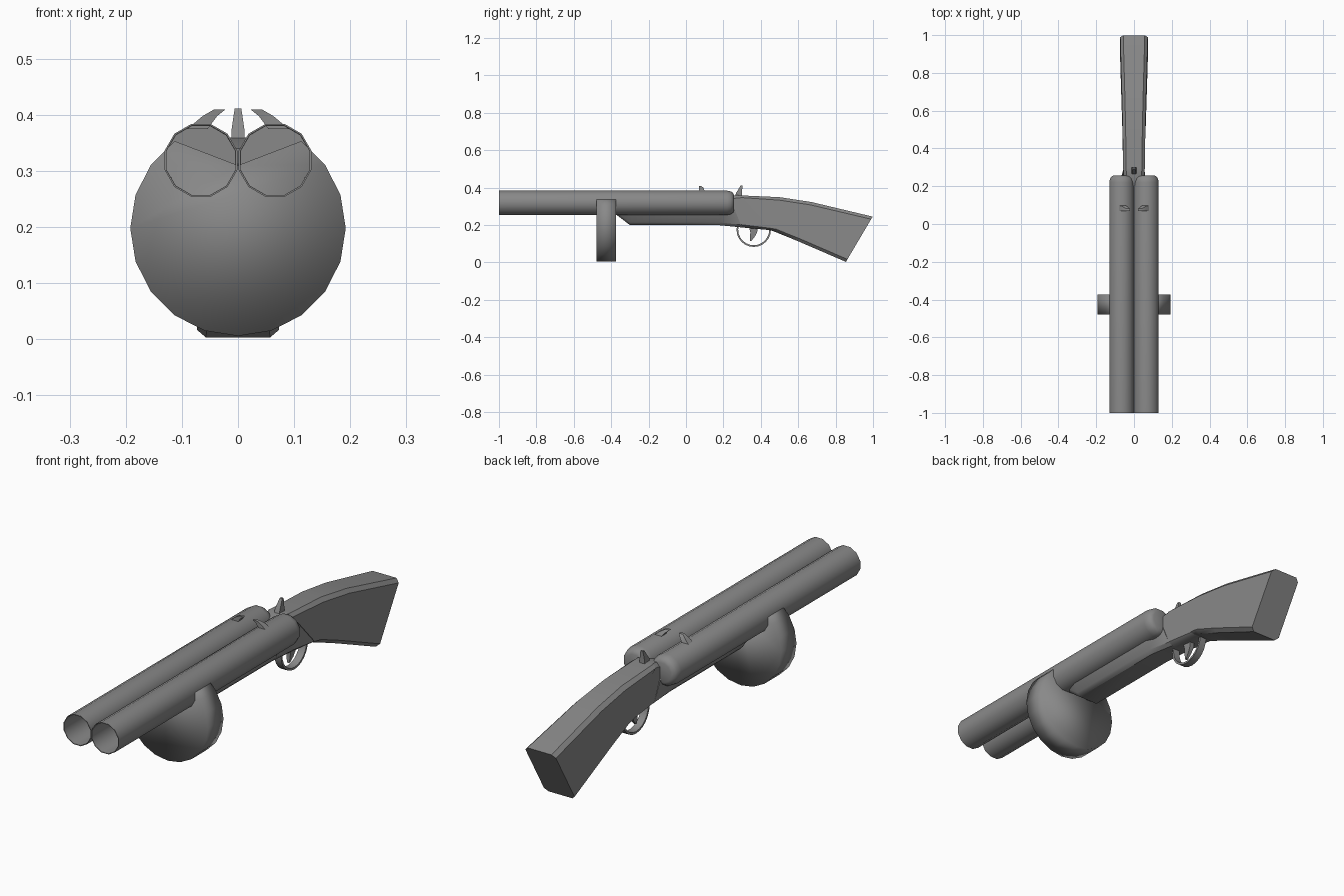
import bpy, bmesh, math
from mathutils import Vector

cube = bpy.data.objects.get("Cube")
if cube:
    bpy.data.objects.remove(cube)

grey = bpy.data.materials.new("gun grey")
grey.use_nodes = True
colour = (0.25, 0.25, 0.25, 1)
grey.diffuse_color = colour
bsdf = next(n for n in grey.node_tree.nodes if n.type == 'BSDF_PRINCIPLED')
bsdf.inputs["Base Color"].default_value = colour


def loft(name, rings, caps=True, angle=40):
    """Skin equal-length rings of points into one object."""
    bm = bmesh.new()
    rows = [[bm.verts.new(p) for p in ring] for ring in rings]
    for a, b in zip(rows, rows[1:]):
        for i in range(len(a)):
            j = (i + 1) % len(a)
            bm.faces.new((a[i], a[j], b[j], b[i]))
    if caps:
        bm.faces.new(rows[0])
        bm.faces.new(rows[-1])
    bmesh.ops.recalc_face_normals(bm, faces=bm.faces)
    mesh = bpy.data.meshes.new(name)
    bm.to_mesh(mesh)
    bm.free()
    mesh.materials.append(grey)
    ob = bpy.data.objects.new(name, mesh)
    bpy.context.collection.objects.link(ob)
    bpy.ops.object.select_all(action='DESELECT')
    ob.select_set(True)
    bpy.context.view_layer.objects.active = ob
    bpy.ops.object.shade_smooth_by_angle(angle=math.radians(angle))
    return ob


def circle_y(x, y, z, r, sides, turn=0.0):
    """Ring of points around an axis along y."""
    steps = [2 * math.pi * i / sides + turn for i in range(sides)]
    return [Vector((x + r * math.cos(a), y, z + r * math.sin(a))) for a in steps]


def section(bottom, top, w_low, w_high, c):
    """Chamfered cross-section between a bottom and a top (y, z) point."""
    b, t = Vector((0, *bottom)), Vector((0, *top))
    k = c / (t - b).length
    lo, hi = b.lerp(t, k), t.lerp(b, k)
    half = [(b, w_low - c), (lo, w_low), (hi, w_high), (t, w_high - c)]
    right = [p + Vector((w, 0, 0)) for p, w in half]
    left = [p - Vector((w, 0, 0)) for p, w in reversed(half)]
    return right + left


def spike(name, path):
    """Tapered four-sided prong along (x, y, z, half width, half depth)."""
    rings = []
    for x, y, z, w, d in path:
        rings.append([(x + sx * w, y + sy * d, z)
                      for sx, sy in ((-1, -1), (1, -1), (1, 1), (-1, 1))])
    return loft(name, rings)


# Twin barrels: hollow tubes with rounded breech ends
R, BZ = 0.067, 0.319
tube = [(0.2, 0.0), (0.2, 0.063), (-1, 0.064), (-1, R), (0.22, R),
        (0.24, 0.063), (0.252, 0.054), (0.257, 0.042)]
for side, sx in (("left", 1), ("right", -1)):
    rings = [circle_y(sx * 0.066, y, BZ, max(r, 0.001), 12, math.radians(15))
             for y, r in tube]
    loft(side + "_barrel", rings)

# Drum magazine, its top tucked up between the barrels
outline = [(0.192 * math.cos(math.radians(a)), 0.198 + 0.192 * math.sin(math.radians(a)))
           for a in range(-234, 55, 18)] + [(0, 0.31)]
loft("drum_magazine", [[(x, y, z) for x, z in outline] for y in (-0.478, -0.373)], angle=95)

# Fore-end under the barrels, running back into the receiver
loft("fore_end", [
    section((-0.375, 0.257), (-0.375, 0.30), 0.06, 0.08, 0.015),
    section((-0.3, 0.2), (-0.3, 0.30), 0.06, 0.09, 0.015),
    section((0.17, 0.2), (0.17, 0.30), 0.06, 0.09, 0.015),
    section((0.3, 0.187), (0.24, 0.33), 0.055, 0.06, 0.015),
])

# Receiver and wrist
loft("receiver", [
    section((0.2, 0.197), (0.2, 0.34), 0.055, 0.055, 0.015),
    section((0.3, 0.187), (0.27, 0.36), 0.055, 0.055, 0.015),
    section((0.455, 0.172), (0.3, 0.358), 0.055, 0.055, 0.015),
])

# Shoulder stock widening to the butt
loft("stock", [
    section((0.45, 0.173), (0.28, 0.359), 0.058, 0.058, 0.016),
    section((0.48, 0.162), (0.5, 0.349), 0.061, 0.060, 0.016),
    section((0.6, 0.113), (0.67, 0.323), 0.065, 0.064, 0.016),
    section((0.855, 0.003), (0.998, 0.245), 0.073, 0.073, 0.016),
])

# Trigger guard: a flat band bent into a ring
guard = []
for i in range(25):
    a = 2 * math.pi * i / 24
    guard.append([(x, 0.362 + r * math.cos(a), 0.175 + r * math.sin(a))
                  for x, r in ((-0.016, 0.083), (0.016, 0.083), (0.016, 0.092), (-0.016, 0.092))])
loft("trigger_guard", guard, caps=False)

# Trigger
spike("trigger", [(0, 0.36, 0.2, 0.012, 0.026), (0, 0.362, 0.16, 0.01, 0.018),
                  (0, 0.354, 0.135, 0.008, 0.012), (0, 0.345, 0.115, 0.005, 0.004)])

# Small hammers leaning towards the centre line
for side, sx in (("left", 1), ("right", -1)):
    spike(side + "_hammer", [(sx * 0.072, 0.085, 0.375, 0.018, 0.016),
                             (sx * 0.05, 0.082, 0.398, 0.013, 0.012),
                             (sx * 0.032, 0.075, 0.41, 0.010, 0.006)])

# Top lever behind the breech
spike("top_lever", [(0, 0.28, 0.33, 0.010, 0.022), (0, 0.283, 0.37, 0.012, 0.016),
                    (0, 0.297, 0.411, 0.006, 0.005)])
